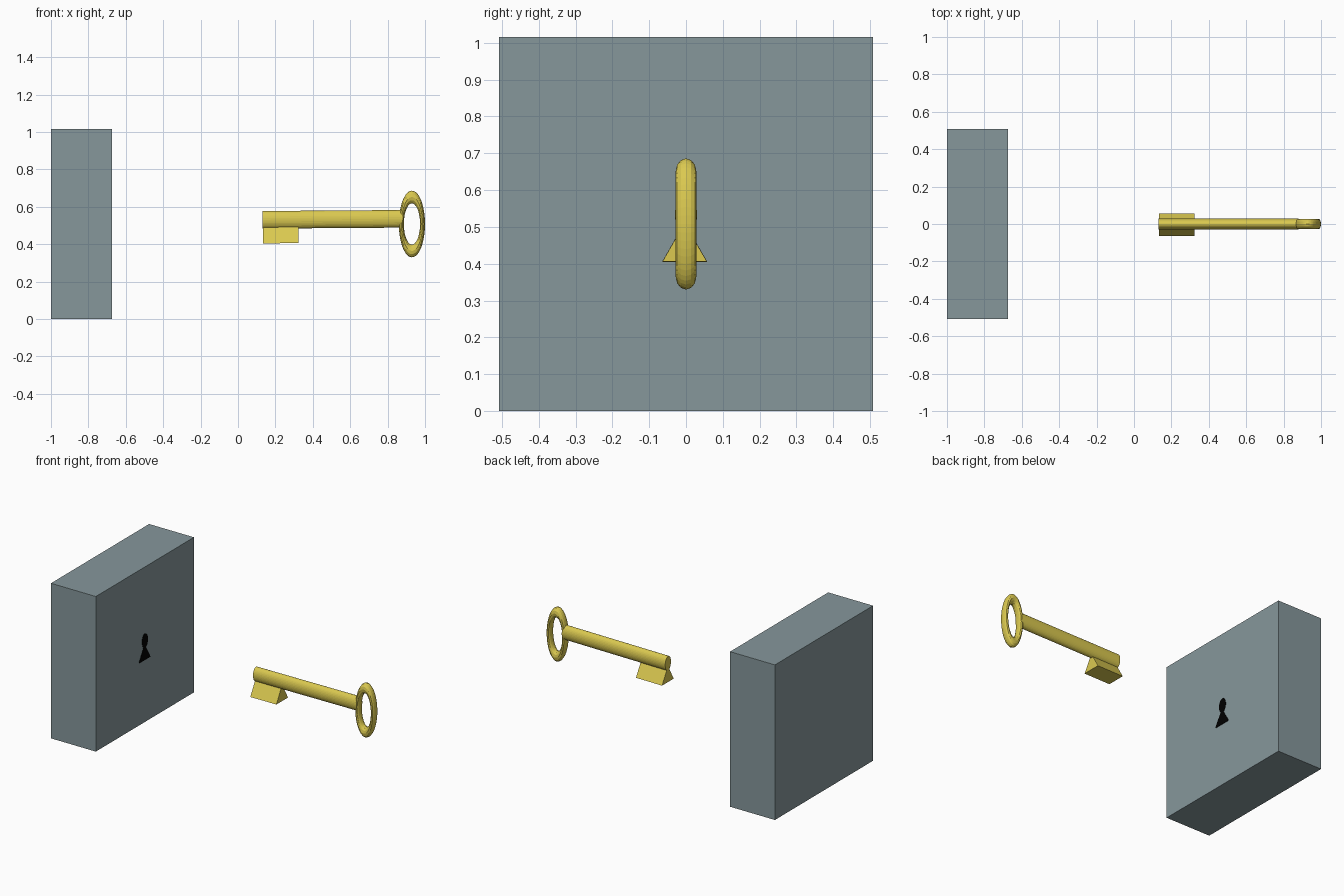
import bpy, bmesh
from math import sin, cos, pi, radians
from mathutils import Matrix, Vector

if "Cube" in bpy.data.objects:
    bpy.data.objects.remove(bpy.data.objects["Cube"])


def material(name, color):
    m = bpy.data.materials.new(name)
    m.diffuse_color = (*color, 1)
    m.use_nodes = True
    m.node_tree.nodes["Principled BSDF"].inputs["Base Color"].default_value = m.diffuse_color
    return m


steel = material("blue_grey", (0.24, 0.31, 0.33))
gold = material("gold", (0.70, 0.58, 0.08))
black = material("black", (0.0, 0.0, 0.0))


def prism(name, profile, x0, x1, mat):
    """Extrude a (y, z) outline along x."""
    bm = bmesh.new()
    face = bm.faces.new([bm.verts.new((x0, y, z)) for y, z in profile])
    ext = bmesh.ops.extrude_face_region(bm, geom=[face])
    verts = [g for g in ext["geom"] if isinstance(g, bmesh.types.BMVert)]
    bmesh.ops.translate(bm, verts=verts, vec=(x1 - x0, 0, 0))
    bmesh.ops.recalc_face_normals(bm, faces=bm.faces)
    me = bpy.data.meshes.new(name)
    bm.to_mesh(me)
    bm.free()
    ob = bpy.data.objects.new(name, me)
    bpy.context.collection.objects.link(ob)
    me.materials.append(mat)
    return ob


def ellipse(ry, rz, cz, n=32):
    return [(ry * cos(2 * pi * i / n), cz + rz * sin(2 * pi * i / n)) for i in range(n)]


oval = ellipse(0.03, 0.047, 0.533)
wedge = [(-0.064, 0.407), (0.057, 0.407), (-0.004, 0.512)]

# Lock block
block = [(-0.508, 0), (0.508, 0), (0.508, 1.016), (-0.508, 1.016)]
prism("lock_block", block, -1.0, -0.675, steel)

# Keyhole, matching the key's end profile
prism("keyhole_round", oval, -0.70, -0.673, black)
prism("keyhole_slot", wedge, -0.70, -0.673, black)

# Key shaft and bit, very slightly tilted
pivot = Vector((0.5, 0, 0.533))
tilt = (Matrix.Translation(pivot) @ Matrix.Rotation(radians(-0.4), 4, 'Y')
        @ Matrix.Translation(-pivot))
for ob in (prism("key_shaft", oval, 0.13, 0.88, gold),
           prism("key_bit", wedge, 0.133, 0.322, gold)):
    ob.data.transform(tilt)

# Key ring: a torus squashed into an upright oval
bpy.ops.mesh.primitive_torus_add(location=(0.93, 0, 0.508), rotation=(pi / 2, 0, 0),
                                 major_segments=48, minor_segments=12,
                                 major_radius=0.144, minor_radius=0.034)
ring = bpy.context.object
ring.name = "key_ring"
ring.scale = (0.393, 1.0, 0.82)
ring.data.materials.append(gold)
